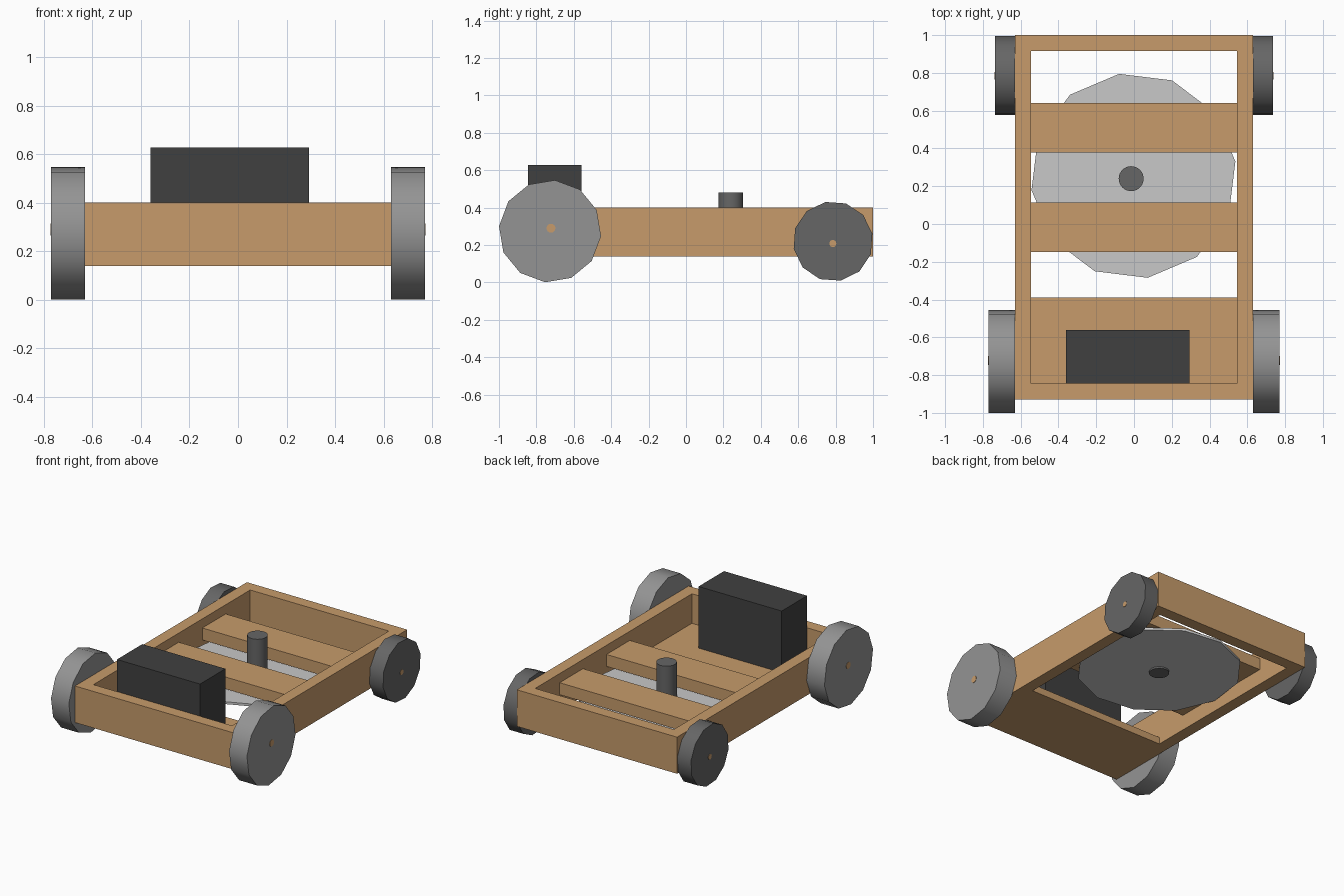
import bpy, bmesh, math

if "Cube" in bpy.data.objects:
    bpy.data.objects.remove(bpy.data.objects["Cube"])


def material(name, rgb):
    m = bpy.data.materials.new(name)
    m.diffuse_color = (*rgb, 1.0)
    m.use_nodes = True
    m.node_tree.nodes["Principled BSDF"].inputs["Base Color"].default_value = m.diffuse_color
    return m


WOOD = material("wood", (0.571, 0.33, 0.147))
MID = material("mid grey", (0.296, 0.296, 0.296))
DARK = material("dark grey", (0.133, 0.133, 0.133))
LIGHT = material("light grey", (0.578, 0.578, 0.578))
BLACK = material("charcoal", (0.051, 0.051, 0.051))


def finish(name, bm, mat, smooth=False):
    bmesh.ops.recalc_face_normals(bm, faces=bm.faces)
    me = bpy.data.meshes.new(name)
    bm.to_mesh(me)
    bm.free()
    me.materials.append(mat)
    ob = bpy.data.objects.new(name, me)
    bpy.context.collection.objects.link(ob)
    if smooth:
        bpy.ops.object.select_all(action='DESELECT')
        ob.select_set(True)
        bpy.context.view_layer.objects.active = ob
        bpy.ops.object.shade_smooth_by_angle(angle=math.radians(40))
    return ob


def box(name, x, y, z, mat):
    bm = bmesh.new()
    bmesh.ops.create_cube(bm, size=1)
    for v in bm.verts:
        for i, (a, b) in enumerate((x, y, z)):
            v.co[i] = b if v.co[i] > 0 else a
    return finish(name, bm, mat)


def disc(name, axis, centre, r, span, sides, turn, mat):
    """Prism along x or z; centre holds the other two coordinates."""
    bm = bmesh.new()
    rings = []
    for h in span:
        ring = []
        for k in range(sides):
            t = math.radians(turn) + math.tau * k / sides
            a, b = centre[0] + r * math.cos(t), centre[1] + r * math.sin(t)
            ring.append(bm.verts.new((h, a, b) if axis == 'x' else (a, b, h)))
        rings.append(ring)
        bm.faces.new(ring)
    for k in range(sides):
        j = (k + 1) % sides
        bm.faces.new((rings[0][k], rings[0][j], rings[1][j], rings[1][k]))
    return finish(name, bm, mat, True)


# Rectangular frame: open ring of four walls
def frame(name, outer, inner, z):
    bm = bmesh.new()
    loops = []
    for (x, y0, y1), h in ((outer, z[0]), (outer, z[1]), (inner, z[1]), (inner, z[0])):
        loops.append([bm.verts.new((px, py, h)) for px, py in
                      ((-x, y0), (x, y0), (x, y1), (-x, y1))])
    for i in range(4):
        a, b = loops[i], loops[(i + 1) % 4]
        for k in range(4):
            j = (k + 1) % 4
            bm.faces.new((a[k], a[j], b[j], b[k]))
    return finish(name, bm, WOOD)


frame("chassis_frame", (0.63, -0.93, 1.0), (0.545, -0.845, 0.915), (0.14, 0.40))

# Floor plate, cross slats and battery box
box("front_floor", (-0.545, 0.545), (-0.845, -0.39), (0.14, 0.19), WOOD)
for n, y0 in (("front", -0.148), ("back", 0.378)):
    box(n + "_slat", (-0.545, 0.545), (y0, y0 + 0.262), (0.25, 0.335), WOOD)
box("battery_box", (-0.36, 0.293), (-0.845, -0.56), (0.19, 0.628), BLACK)

# Spinning blade and its shaft
disc("blade_disc", 'z', (-0.003, 0.255), 0.545, (0.215, 0.232), 12, 8, LIGHT)
disc("blade_shaft", 'z', (-0.015, 0.24), 0.066, (0.203, 0.48), 32, 0, DARK)

# Wheels with small wooden axle ends, both sides
for side, s in (("left", -1), ("right", 1)):
    disc("front_wheel_" + side, 'x', (-0.727, 0.274), 0.274,
         (s * 0.63, s * 0.77), 12, -5.6, MID)
    disc("front_axle_" + side, 'x', (-0.722, 0.29), 0.024,
         (s * 0.6, s * 0.772), 16, 0, WOOD)
    disc("back_wheel_" + side, 'x', (0.786, 0.22), 0.214,
         (s * 0.63, s * 0.737), 12, 11, DARK)
    disc("back_axle_" + side, 'x', (0.785, 0.208), 0.019,
         (s * 0.6, s * 0.739), 16, 0, WOOD)
